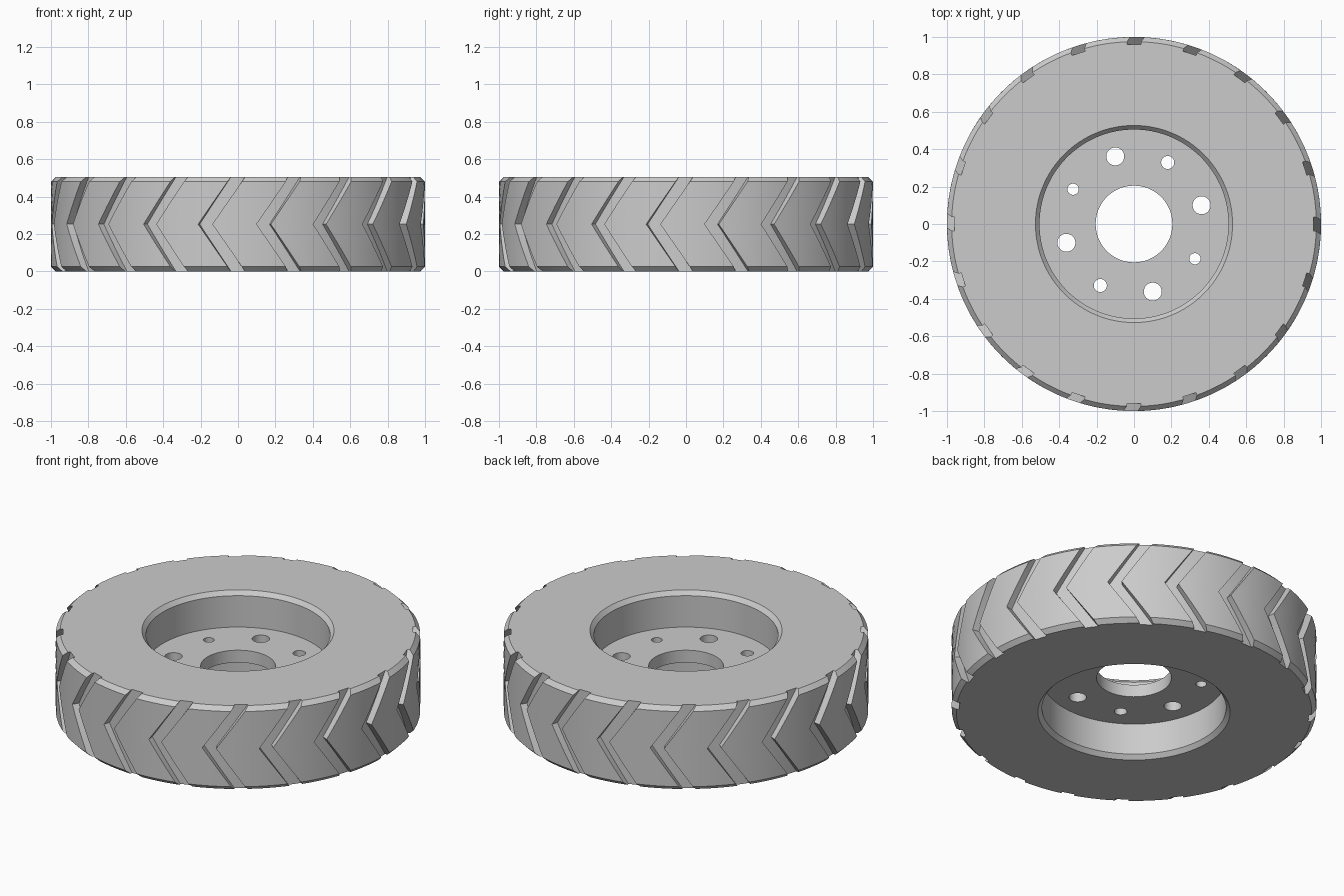
import bpy
import bmesh
from math import cos, sin, radians, tau

if "Cube" in bpy.data.objects:
    bpy.data.objects.remove(bpy.data.objects["Cube"], do_unlink=True)

HEIGHT = 0.505
MID = HEIGHT / 2
BEVEL = 0.025
TREADS = 20            # chevron grooves around the tyre
FLOOR = 0.96           # radius of the groove floor
SEAM = 0.735           # where tyre meets rim
HALF = radians(2.2)    # half the groove width
SWEEP = radians(10.1)  # how far each chevron point leans

grey = bpy.data.materials.new("plain grey")
grey.use_nodes = True
grey.diffuse_color = (0.6, 0.6, 0.6, 1)
grey.node_tree.nodes["Principled BSDF"].inputs["Base Color"].default_value = (0.6, 0.6, 0.6, 1)


def finish(name, bm):
    bmesh.ops.remove_doubles(bm, verts=bm.verts, dist=0.0001)
    bmesh.ops.recalc_face_normals(bm, faces=bm.faces)
    mesh = bpy.data.meshes.new(name)
    bm.to_mesh(mesh)
    bm.free()
    mesh.materials.append(grey)
    obj = bpy.data.objects.new(name, mesh)
    bpy.context.collection.objects.link(obj)
    bpy.ops.object.select_all(action="DESELECT")
    obj.select_set(True)
    bpy.context.view_layer.objects.active = obj
    bpy.ops.object.shade_smooth_by_angle(angle=radians(25))
    return obj


def columns():
    """Angles round the wheel, each flagged as groove or raised block."""
    pitch = tau / TREADS
    result = []
    for k in range(TREADS):
        a = k * pitch
        result += [(a + HALF * s, True) for s in (-1, 0, 1)]
        gap = pitch - 2 * HALF
        result += [(a + HALF + gap * i / 5, False) for i in range(6)]
    return result


def revolve(name, profile, grooved=False):
    """Sweep a closed (radius, z) profile, optionally cutting chevron grooves."""
    bm = bmesh.new()
    rings = []
    for angle, groove in columns():
        ring = []
        for r, z in profile:
            a = angle
            if grooved:
                a -= SWEEP * (1 - abs(z - MID) / MID)
                if groove:
                    r = min(r, FLOOR)
            if r <= SEAM:
                a = angle
            ring.append(bm.verts.new((r * cos(a), r * sin(a), z)))
        rings.append(ring)
    n = len(profile)
    for k, ring in enumerate(rings):
        after = rings[(k + 1) % len(rings)]
        for i in range(n):
            j = (i + 1) % n
            bm.faces.new((ring[i], after[i], after[j], ring[j]))
    return finish(name, bm)


# Tyre: bevelled shoulders, flat sidewalls, chevron tread
ROWS = 10
low, high = BEVEL, HEIGHT - BEVEL
tread = [(1.0, low + (high - low) * i / ROWS) for i in range(ROWS + 1)]
revolve("tyre",
        [(SEAM, 0), (FLOOR, 0), (0.975, 0)] + tread
        + [(0.975, HEIGHT), (FLOOR, HEIGHT), (SEAM, HEIGHT)],
        grooved=True)

# Rim barrel with bevelled lips
revolve("rim", [(SEAM, 0), (SEAM, HEIGHT), (0.527, HEIGHT),
                (0.505, high), (0.505, low), (0.527, 0)])


# Hub disc pierced by a centre bore and bolt holes
def circle(bm, x, y, radius, count):
    verts = [bm.verts.new((x + radius * cos(tau * i / count),
                           y + radius * sin(tau * i / count), MID - 0.0375))
             for i in range(count)]
    return [bm.edges.new((verts[i - 1], verts[i])) for i in range(count)]


bm = bmesh.new()
edges = circle(bm, 0, 0, 0.515, 96) + circle(bm, 0, 0, 0.205, 64)
holes = [(15.5 + 90 * k, 0.048) for k in range(4)]
holes += [(61.3, 0.035), (241.3, 0.035), (150.3, 0.03), (330.3, 0.03)]
for degrees, radius in holes:
    a = radians(degrees)
    edges += circle(bm, 0.375 * cos(a), 0.375 * sin(a), radius, 32)
bmesh.ops.triangle_fill(bm, edges=edges, use_beauty=True, normal=(0, 0, 1))
top = bmesh.ops.extrude_face_region(bm, geom=bm.faces[:], use_keep_orig=True)
bmesh.ops.translate(bm, vec=(0, 0, 0.075),
                    verts=[v for v in top["geom"] if isinstance(v, bmesh.types.BMVert)])
finish("hub_disc", bm)
